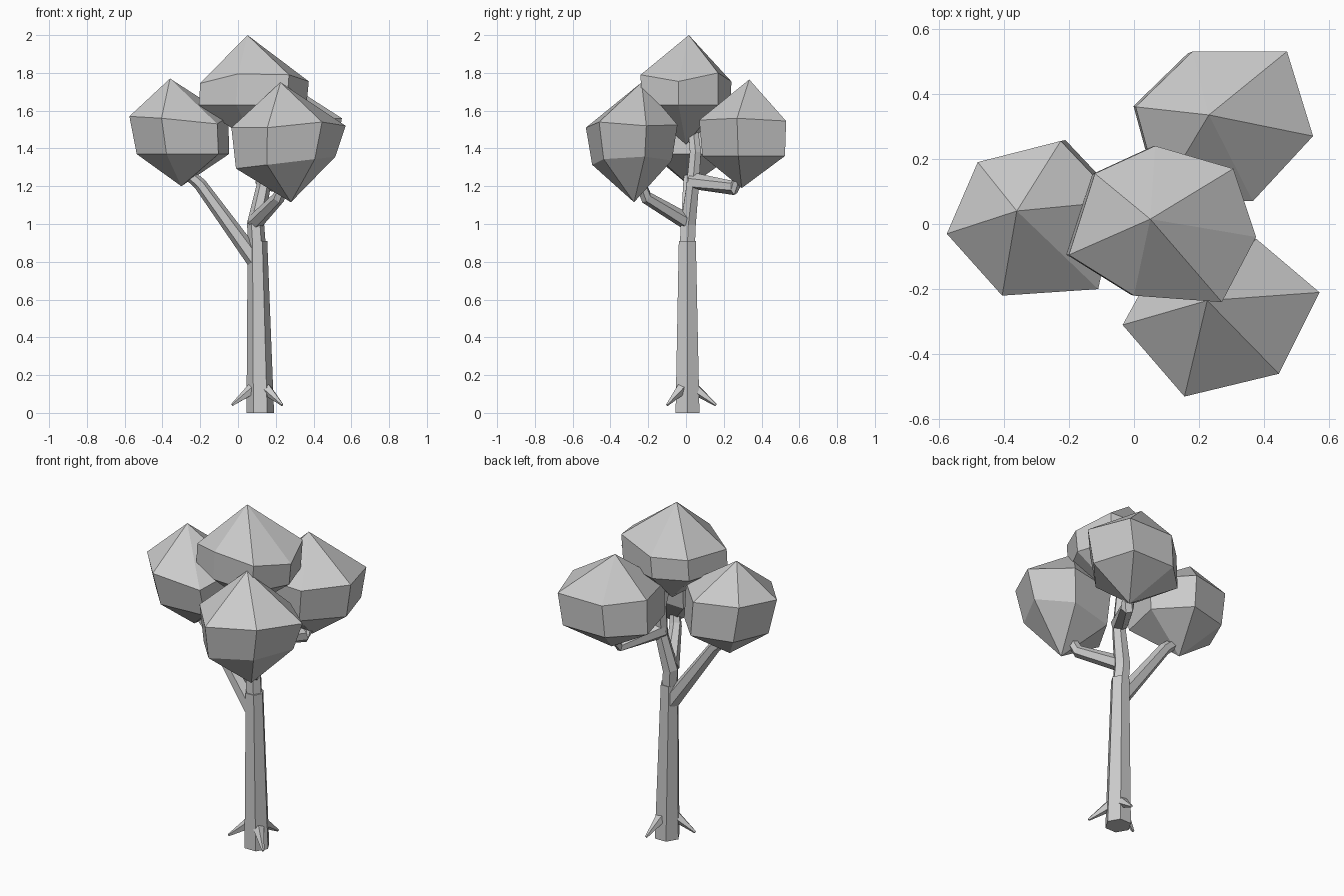
import bpy
import bmesh
from math import cos, sin, radians, pi
from mathutils import Vector

cube = bpy.data.objects.get("Cube")
if cube:
    bpy.data.objects.remove(cube, do_unlink=True)

grey = bpy.data.materials.new("plain_grey")
grey.use_nodes = True
colour = (0.6, 0.6, 0.6, 1)
grey.diffuse_color = colour
grey.node_tree.nodes["Principled BSDF"].inputs["Base Color"].default_value = colour


def loft(name, rings):
    """Join rings of points; a one-point ring makes a tip."""
    bm = bmesh.new()
    loops = [[bm.verts.new(p) for p in ring] for ring in rings]
    for low, high in zip(loops, loops[1:]):
        n = max(len(low), len(high))
        for i in range(n):
            j = (i + 1) % n
            quad = [low[i % len(low)], low[j % len(low)],
                    high[j % len(high)], high[i % len(high)]]
            bm.faces.new(list(dict.fromkeys(quad)))
    for end in (loops[0], loops[-1]):
        if len(end) > 2:
            bm.faces.new(end)
    bmesh.ops.recalc_face_normals(bm, faces=bm.faces)
    mesh = bpy.data.meshes.new(name)
    bm.to_mesh(mesh)
    bm.free()
    mesh.materials.append(grey)
    obj = bpy.data.objects.new(name, mesh)
    bpy.context.collection.objects.link(obj)


def limb(name, path, radii, sides=6, level_start=False):
    """Faceted tube that follows a bent path."""
    pts = [Vector(p) for p in path]
    rings = []
    for i, p in enumerate(pts):
        along = pts[min(i + 1, len(pts) - 1)] - pts[max(i - 1, 0)]
        if level_start and i == 0:
            along = Vector((0, 0, 1))
        along.normalize()
        side = Vector((0, 1, 0)).cross(along)
        if side.length < 0.3:
            side = Vector((1, 0, 0)).cross(along)
        side.normalize()
        up = along.cross(side)
        rings.append([p + radii[i] * (side * cos(2 * pi * k / sides) + up * sin(2 * pi * k / sides))
                      for k in range(sides)])
    loft(name, rings)


def foliage(name, tip, rim, lower_z, bottom, shrink, shift, slope=0):
    """Faceted crown: tip, uneven rim, smaller copy of the rim below, bottom point."""
    points = [Vector(p) for p in rim]
    c = sum(points, Vector()) / len(points)
    lower = []
    for p in points:
        d = (p - c) * shrink
        lower.append((c.x + d.x + shift[0], c.y + d.y + shift[1], lower_z + slope * d.x))
    loft(name, [[bottom], lower, points, [tip]])


# Trunk and its bent upper part
limb("trunk", [(0.118, 0.008, 0), (0.103, 0.007, 0.91)], (0.073, 0.052), level_start=True)
limb("upper_trunk", [(0.1, 0.008, 0.9), (0.093, 0.012, 1.0), (0.135, 0.035, 1.2),
                     (0.13, 0.05, 1.38), (0.11, 0.04, 1.48)],
     (0.046, 0.046, 0.038, 0.034, 0.03))

# Branches
limb("right_branch", [(0.09, 0.005, 0.81), (-0.2, 0.015, 1.21), (-0.28, 0.02, 1.28)],
     (0.047, 0.034, 0.03))
limb("front_branch", [(0.09, 0.01, 1.01), (0.215, -0.21, 1.14), (0.25, -0.25, 1.24)],
     (0.044, 0.034, 0.028))
limb("back_branch", [(0.13, 0.03, 1.23), (0.26, 0.255, 1.19), (0.28, 0.29, 1.27)],
     (0.046, 0.038, 0.032))

# Three root spikes around the foot
foot = Vector((0.118, 0.005, 0))
for i in range(3):
    a = radians(-42 + 120 * i)
    out = Vector((cos(a), sin(a), 0))
    limb("root_%d" % (i + 1),
         [foot + out * 0.045 + Vector((0, 0, 0.125)), foot + out * 0.157 + Vector((0, 0, 0.042))],
         (0.032, 0.007), sides=5)

# Foliage crowns
foliage("right_foliage", (-0.36, 0.04, 1.77),
        [(-0.05, 0.07, 1.57), (-0.225, 0.255, 1.57), (-0.48, 0.19, 1.58),
         (-0.575, -0.03, 1.57), (-0.405, -0.22, 1.56), (-0.11, -0.2, 1.53)],
        1.37, (-0.3, 0.02, 1.2), 0.93, (0.02, 0.02))
foliage("front_foliage", (0.225, -0.235, 1.75),
        [(0.57, -0.21, 1.52), (0.375, -0.045, 1.525), (0.087, -0.088, 1.51),
         (-0.035, -0.31, 1.51), (0.155, -0.53, 1.51), (0.445, -0.46, 1.54)],
        1.325, (0.28, -0.275, 1.115), 0.87, (-0.015, 0), slope=0.12)
foliage("back_foliage", (0.23, 0.335, 1.765),
        [(0.55, 0.27, 1.56), (0.47, 0.53, 1.545), (0.18, 0.53, 1.545),
         (0.005, 0.36, 1.56), (0.08, 0.084, 1.55), (0.365, 0.07, 1.55)],
        1.36, (0.28, 0.295, 1.19), 0.95, (-0.02, 0.005))
foliage("top_foliage", (0.05, 0.015, 2.0),
        [(0.375, -0.04, 1.755), (0.305, 0.17, 1.8), (0.065, 0.24, 1.755), (-0.12, 0.155, 1.75),
         (-0.2, -0.095, 1.745), (0, -0.22, 1.795), (0.27, -0.24, 1.79)],
        1.63, (0.09, 0, 1.42), 0.99, (-0.01, 0))
